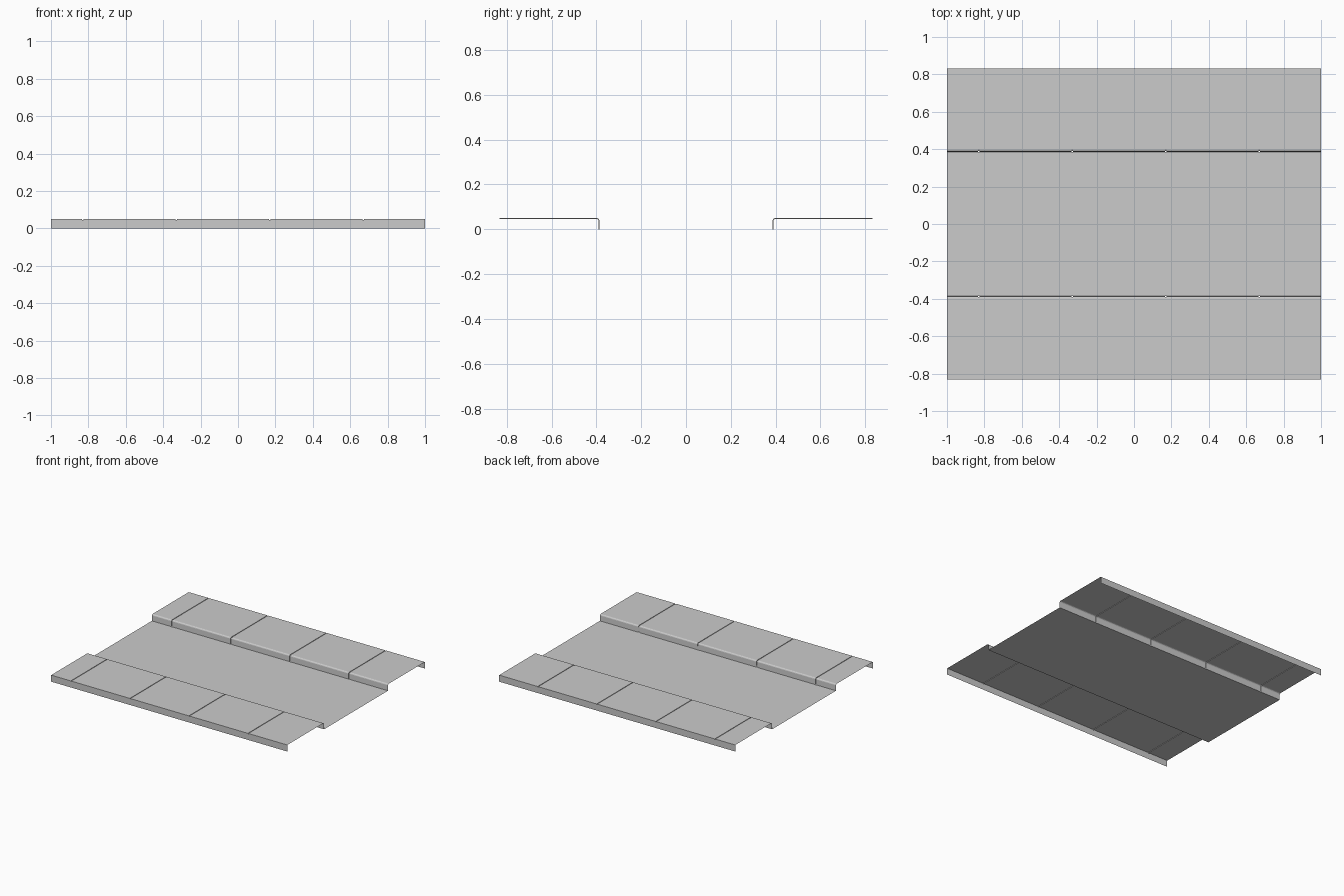
import bpy, bmesh

if "Cube" in bpy.data.objects:
    bpy.data.objects.remove(bpy.data.objects["Cube"])

HALF_W = 0.832                        # outer edge of the pavements
JOINTS = [-0.83, -0.33, 0.17, 0.67]   # expansion joints along x
GAP, DEPTH = 0.008, 0.004

# Cross-section (y, z): curb foot, rounded lip, paving top, outer skirt
SURFACE = [(0.386, 0), (0.387, 0.041), (0.389, 0.046), (0.393, 0.049),
           (0.398, 0.05), (HALF_W, 0.05), (HALF_W, 0)]
# The same section sunk inwards at a joint
SUNK = [(0.386 + DEPTH, 0), (0.387 + DEPTH, 0.040), (0.389 + DEPTH, 0.043),
        (0.393 + DEPTH, 0.0455), (0.398 + DEPTH, 0.046), (HALF_W, 0.046), (HALF_W, 0)]


def make_object(name, bm):
    mesh = bpy.data.meshes.new(name)
    bm.to_mesh(mesh)
    bm.free()
    obj = bpy.data.objects.new(name, mesh)
    bpy.context.collection.objects.link(obj)
    return obj


def pavement(name, side):
    """Sweep the section along x, stepping into the sunk section at each joint."""
    stations = [(-1, SURFACE)]
    for x in JOINTS:
        a, b = x - GAP / 2, x + GAP / 2
        stations += [(a, SURFACE), (a, SUNK), (b, SUNK), (b, SURFACE)]
    stations.append((1, SURFACE))

    bm = bmesh.new()
    rows = [[bm.verts.new((x, side * y, z)) for y, z in sec] for x, sec in stations]
    for r0, r1 in zip(rows, rows[1:]):
        for i in range(len(SURFACE) - 1):
            quad = [r0[i], r1[i], r1[i + 1], r0[i + 1]]
            # skip the collapsed faces on the skirt at joint walls
            if (quad[3].co - quad[2].co).length < 1e-6 and (quad[0].co - quad[1].co).length < 1e-6:
                continue
            if (quad[3].co - quad[2].co).length < 1e-6:
                quad = quad[:3]
            if i == len(SURFACE) - 2 and r0[i].co.x == r1[i].co.x:
                continue
            bm.faces.new(quad if side > 0 else quad[::-1])
    return make_object(name, bm)


# Two raised pavements with curbs
pavement("pavement_back", 1)
pavement("pavement_front", -1)

# Road surface between the curbs
bm = bmesh.new()
e = SURFACE[0][0]
bm.faces.new([bm.verts.new(c) for c in ((-1, -e, 0), (1, -e, 0), (1, e, 0), (-1, e, 0))])
make_object("road", bm)
